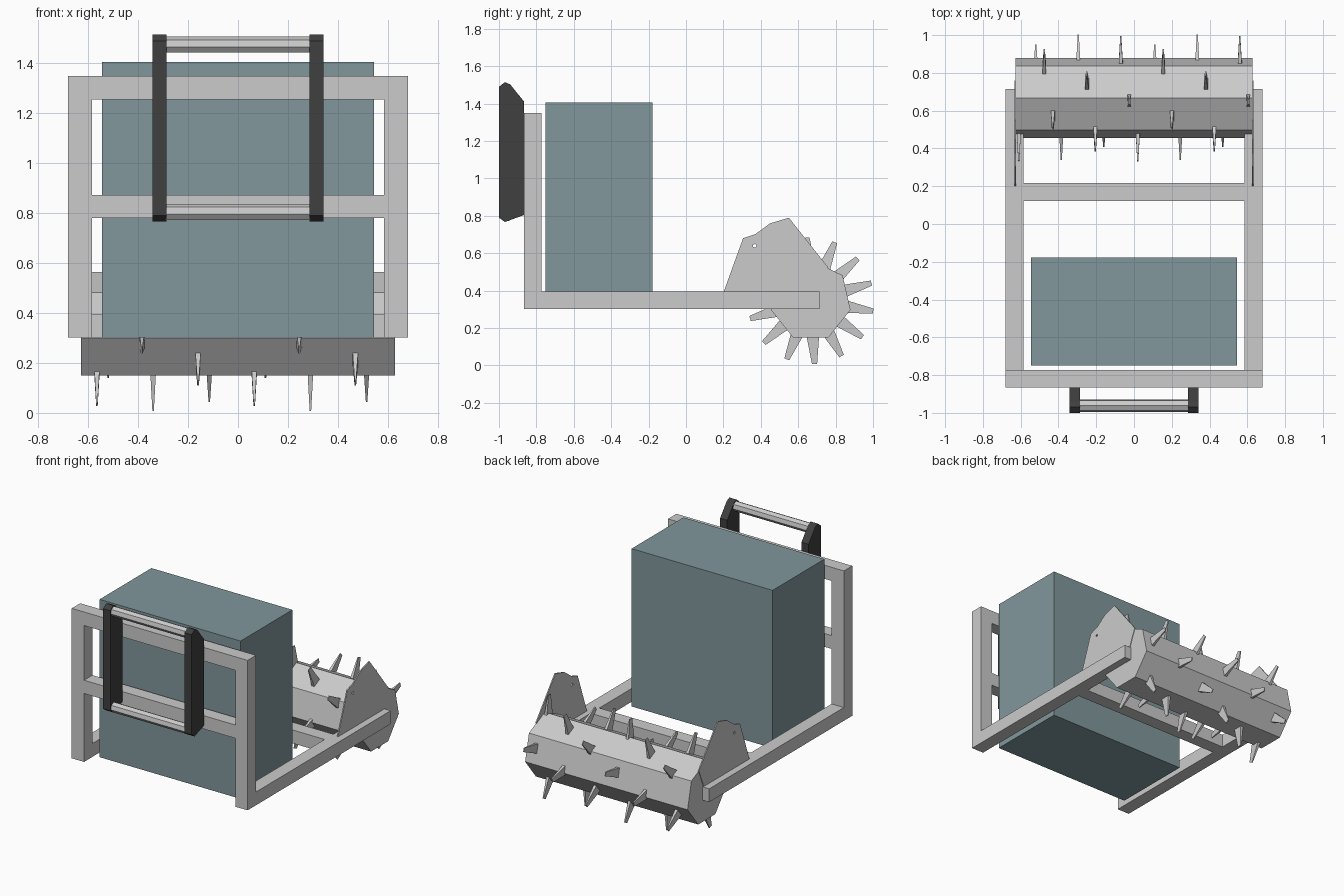
import bpy, bmesh, math
from mathutils import Vector

if "Cube" in bpy.data.objects:
    bpy.data.objects.remove(bpy.data.objects["Cube"])


def material(name, rgb):
    m = bpy.data.materials.new(name)
    m.diffuse_color = (*rgb, 1)
    m.use_nodes = True
    m.node_tree.nodes["Principled BSDF"].inputs["Base Color"].default_value = m.diffuse_color
    return m


TANK = material("tank_teal", (0.22, 0.31, 0.335))
BLACK = material("handle_black", (0.05, 0.05, 0.05))


def finish(name, bm, mat=None):
    bmesh.ops.recalc_face_normals(bm, faces=bm.faces)
    me = bpy.data.meshes.new(name)
    bm.to_mesh(me)
    bm.free()
    ob = bpy.data.objects.new(name, me)
    bpy.context.collection.objects.link(ob)
    if mat:
        me.materials.append(mat)
    return ob


def prism(name, x0, x1, profile, mat=None):
    """Extrude a (y, z) profile along x."""
    bm = bmesh.new()
    face = bm.faces.new([bm.verts.new((x0, y, z)) for y, z in profile])
    ext = bmesh.ops.extrude_face_region(bm, geom=[face])
    verts = [g for g in ext["geom"] if isinstance(g, bmesh.types.BMVert)]
    bmesh.ops.translate(bm, verts=verts, vec=(x1 - x0, 0, 0))
    return finish(name, bm, mat)


def box(name, x0, x1, y0, y1, z0, z1, mat=None):
    return prism(name, x0, x1, [(y0, z0), (y1, z0), (y1, z1), (y0, z1)], mat)


def ring(n, r, cy, cz, start):
    return [(cy + r * math.cos(start + i * math.tau / n),
             cz + r * math.sin(start + i * math.tau / n)) for i in range(n)]


# Square-tube frame: L-shaped sides and cross beams
for side, s in (("left", -1), ("right", 1)):
    a, b = sorted((s * 0.585, s * 0.68))
    prism(side + "_frame", a, b, [(-0.865, 0.302), (0.715, 0.302), (0.715, 0.395),
                                  (-0.772, 0.395), (-0.772, 1.35), (-0.865, 1.35)])
box("top_beam", -0.585, 0.585, -0.865, -0.772, 1.255, 1.35)
box("middle_beam", -0.585, 0.585, -0.865, -0.772, 0.78, 0.873)
box("floor_beam", -0.585, 0.585, 0.122, 0.218, 0.302, 0.395)

# Large body box
box("body_box", -0.545, 0.545, -0.75, -0.178, 0.302, 1.405, TANK)

# Handle: two black cheek plates joined by two grips
cheek = [(-1, 0.79), (-0.968, 0.767), (-0.865, 0.805), (-0.865, 1.41),
         (-0.94, 1.503), (-0.968, 1.515), (-1, 1.49)]
for side, s in (("left", -1), ("right", 1)):
    a, b = sorted((s * 0.287, s * 0.342))
    prism(side + "_handle_plate", a, b, cheek, BLACK)
for name, z in (("upper_grip", 1.473), ("lower_grip", 0.803)):
    prism(name, -0.29, 0.29, ring(7, 0.034, -0.962, z, math.pi / 2))

# Seven-sided drum
CY, CZ, R = 0.667, 0.346, 0.218
prism("drum", -0.628, 0.628, ring(7, R, CY, CZ, math.pi / 2))

# Side guard plates with a small bolt hole
guard = [(0.2, 0.39), (0.305, 0.68), (0.37, 0.702), (0.45, 0.76), (0.55, 0.79),
         (0.76, 0.525), (0.70, 0.38)]
hole = prism("bolt_hole_cutter", -0.8, 0.8, ring(5, 0.01, 0.367, 0.64, 0))
hole.hide_render = True
hole.hide_viewport = True
for side, s in (("left", -1), ("right", 1)):
    a, b = sorted((s * 0.624, s * 0.632))
    g = prism(side + "_guard_plate", a, b, guard)
    mod = g.modifiers.new("hole", "BOOLEAN")
    mod.operation = "DIFFERENCE"
    mod.object = hole
    mod.solver = "EXACT"

# Flat tapered spikes in a double spiral around the drum
bm = bmesh.new()
for k in range(14):
    ang = math.radians(42) + k * math.tau / 14
    out = Vector((0, math.cos(ang), math.sin(ang)))
    tan = Vector((0, -math.sin(ang), math.cos(ang)))
    x = (-0.475 + 0.225 * k + 0.63) % 0.63 - 0.63
    for px in (x, x + 0.63):
        c = Vector((px, CY, CZ))
        loops = []
        for r, w, t in ((0.17, 0.036, 0.012), (0.338, 0.014, 0.003)):
            loops.append([bm.verts.new(c + out * r + tan * (w * i) + Vector((t * j, 0, 0)))
                          for i, j in ((-1, -1), (1, -1), (1, 1), (-1, 1))])
        lo, hi = loops
        bm.faces.new(lo)
        bm.faces.new(hi)
        for i in range(4):
            n = (i + 1) % 4
            bm.faces.new((lo[i], lo[n], hi[n], hi[i]))
finish("drum_spikes", bm)
